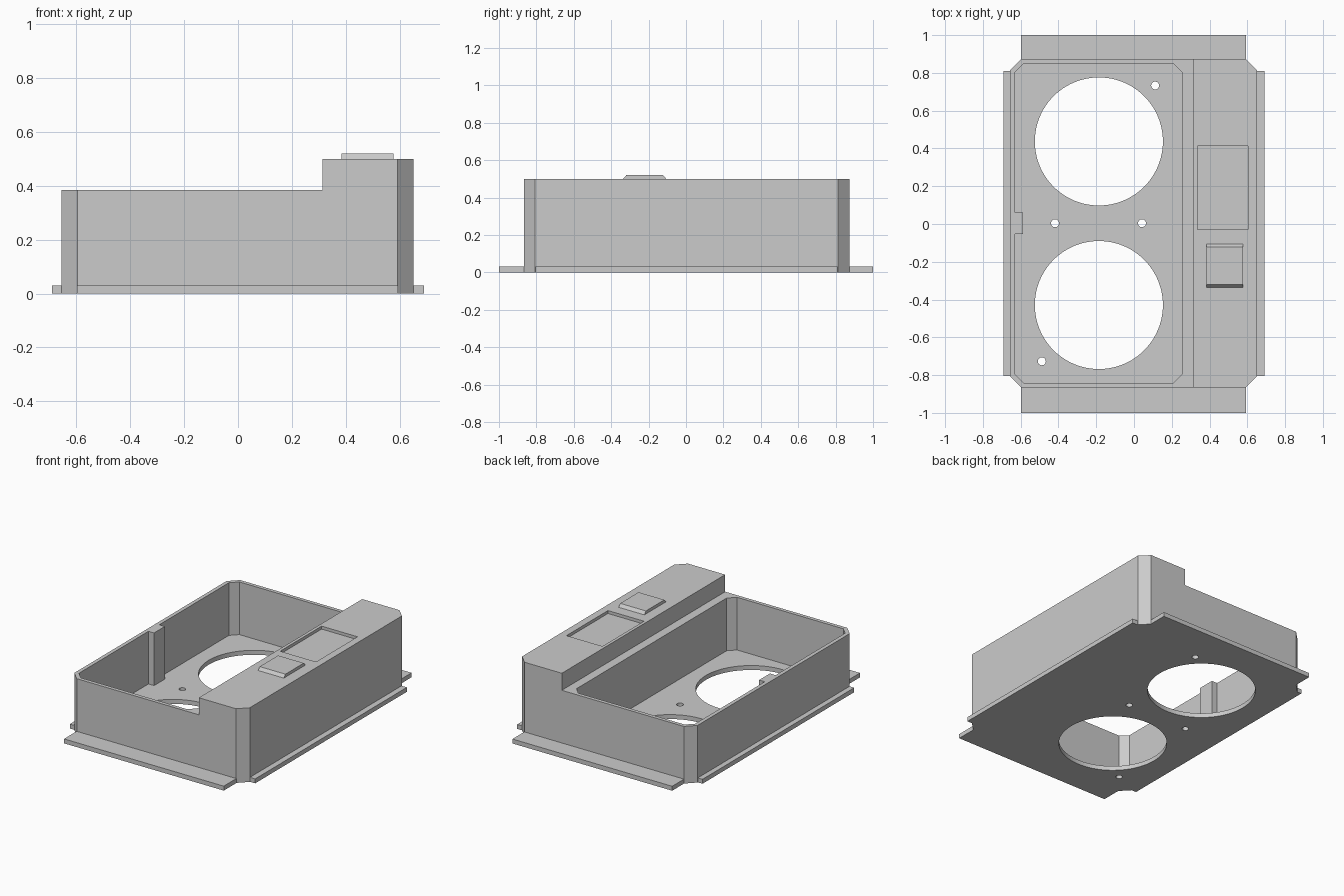
import bpy
import bmesh
import math

cube = bpy.data.objects.get("Cube")
if cube:
    bpy.data.objects.remove(cube, do_unlink=True)

# Single plain grey
grey = bpy.data.materials.new("plain grey")
grey.use_nodes = True
grey.diffuse_color = (0.6, 0.6, 0.6, 1)
grey.node_tree.nodes["Principled BSDF"].inputs["Base Color"].default_value = (0.6, 0.6, 0.6, 1)


def prism(name, outline, z0, z1):
    """Extrude an outline in plan from z0 to z1."""
    bm = bmesh.new()
    base = bm.faces.new([bm.verts.new((x, y, z0)) for x, y in outline])
    top = bmesh.ops.extrude_face_region(bm, geom=[base])["geom"]
    verts = [v for v in top if isinstance(v, bmesh.types.BMVert)]
    bmesh.ops.translate(bm, verts=verts, vec=(0, 0, z1 - z0))
    bmesh.ops.recalc_face_normals(bm, faces=bm.faces)
    mesh = bpy.data.meshes.new(name)
    bm.to_mesh(mesh)
    bm.free()
    mesh.materials.append(grey)
    ob = bpy.data.objects.new(name, mesh)
    bpy.context.collection.objects.link(ob)
    return ob


def rect(x0, x1, y0, y1):
    return [(x0, y0), (x1, y0), (x1, y1), (x0, y1)]


def chamfered(x0, x1, y0, y1, c):
    return [(x0 + c, y0), (x1 - c, y0), (x1, y0 + c), (x1, y1 - c),
            (x1 - c, y1), (x0 + c, y1), (x0, y1 - c), (x0, y0 + c)]


def circle(cx, cy, r, n):
    return [(cx + r * math.cos(2 * math.pi * i / n),
             cy + r * math.sin(2 * math.pi * i / n)) for i in range(n)]


def cut(target, cutter):
    """Subtract the cutter, bake the result and remove the cutter."""
    cutter.hide_render = True
    mod = target.modifiers.new("cut", 'BOOLEAN')
    mod.operation = 'DIFFERENCE'
    mod.solver = 'EXACT'
    mod.object = cutter
    graph = bpy.context.evaluated_depsgraph_get()
    mesh = bpy.data.meshes.new_from_object(target.evaluated_get(graph))
    target.modifiers.clear()
    target.data = mesh
    bpy.data.objects.remove(cutter, do_unlink=True)


LEFT, RIGHT, FRONT, BACK = -0.656, 0.652, -0.866, 0.874
FLOOR, RIM, TOP = 0.03, 0.385, 0.5
MID = 0.004

# Housing: chamfered block with low rim, open bay and raised side
housing = prism("housing", chamfered(LEFT, RIGHT, FRONT, BACK, 0.06), 0, TOP)
cut(housing, prism("step_cutter", rect(-1, 0.314, -1.2, 1.2), RIM, 1))
cut(housing, prism("bay_cutter", chamfered(-0.63, 0.254, -0.841, 0.849, 0.046), FLOOR, 1))

# Shallow recess in the raised side
cut(housing, prism("recess_cutter", rect(0.335, 0.603, -0.03, 0.412), TOP - 0.02, 1))

# Two large openings and four screw holes in the floor
for side in (-1, 1):
    cut(housing, prism("opening_cutter", circle(-0.186, MID + side * 0.433, 0.339, 96), -0.1, 0.1))
for x, y in ((0.112, 0.733), (-0.488, -0.727), (-0.418, MID), (0.042, MID)):
    cut(housing, prism("screw_cutter", circle(x, y, 0.021, 32), -0.1, 0.1))

# Rib standing against the inside of the right wall
prism("inner_rib", rect(-0.64, -0.588, -0.054, 0.061), FLOOR, RIM)

# Mounting flanges
prism("front_flange", rect(-0.597, 0.594, -1, FRONT), 0, FLOOR)
prism("back_flange", rect(-0.597, 0.594, BACK, 1), 0, FLOOR)
prism("right_flange", rect(-0.691, LEFT, -0.804, 0.811), 0, FLOOR)
prism("left_flange", rect(RIGHT, 0.691, -0.804, 0.811), 0, FLOOR)

# Raised pad with sloped front and back edges
pad = prism("raised_pad", rect(0.385, 0.577, -0.336, -0.106), TOP, TOP + 0.02)
for v in pad.data.vertices:
    if v.co.z > TOP + 0.01:
        v.co.y += 0.017 if v.co.y < -0.2 else -0.017
